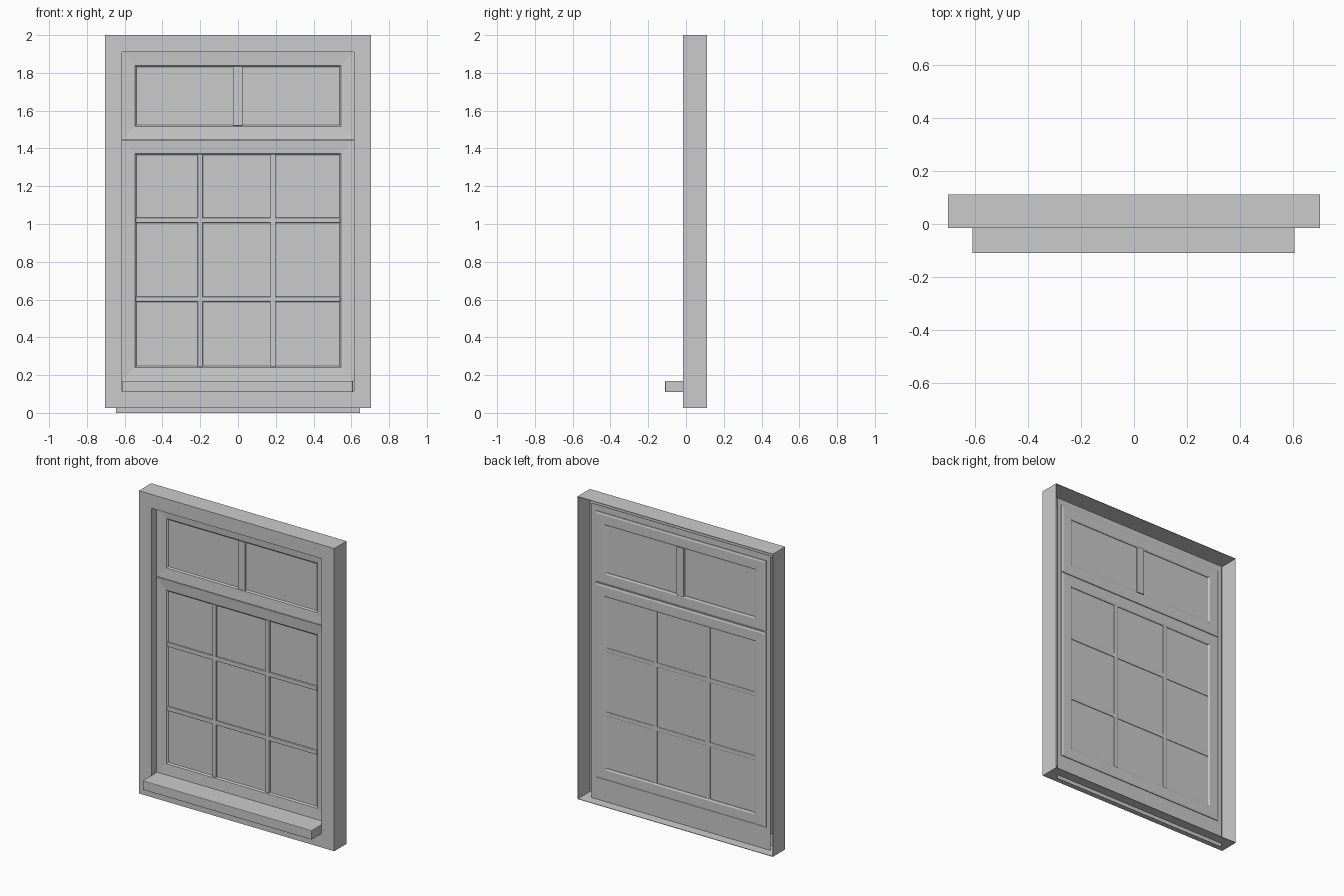
import bpy
import bmesh

cube = bpy.data.objects.get("Cube")
if cube:
    bpy.data.objects.remove(cube, do_unlink=True)

GREY = (0.6, 0.6, 0.6, 1.0)
paint = bpy.data.materials.new("plain grey")
paint.use_nodes = True
paint.diffuse_color = GREY
paint.node_tree.nodes["Principled BSDF"].inputs["Base Color"].default_value = GREY


def finish(name, bm):
    bmesh.ops.recalc_face_normals(bm, faces=bm.faces)
    mesh = bpy.data.meshes.new(name)
    bm.to_mesh(mesh)
    bm.free()
    mesh.materials.append(paint)
    obj = bpy.data.objects.new(name, mesh)
    bpy.context.collection.objects.link(obj)
    return obj


def mitred_ring(name, half, z0, z1, profile):
    """Sweep a closed (inset, y) section round a rectangle with mitred corners."""
    bm = bmesh.new()
    loops = []
    for sx, top in ((-1, False), (1, False), (1, True), (-1, True)):
        loops.append([bm.verts.new((sx * (half - d), y, z1 - d if top else z0 + d))
                      for d, y in profile])
    n = len(profile)
    for a in range(4):
        p, q = loops[a], loops[(a + 1) % 4]
        for i in range(n):
            j = (i + 1) % n
            bm.faces.new((p[i], q[i], q[j], p[j]))
    return finish(name, bm)


def box(name, x0, x1, y0, y1, z0, z1, bevel=0):
    bm = bmesh.new()
    bmesh.ops.create_cube(bm, size=1)
    for v in bm.verts:
        v.co.x = x1 if v.co.x > 0 else x0
        v.co.y = y1 if v.co.y > 0 else y0
        v.co.z = z1 if v.co.z > 0 else z0
    obj = finish(name, bm)
    if bevel:
        mod = obj.modifiers.new("soft edges", "BEVEL")
        mod.width = bevel
        mod.segments = 2
    return obj


# Outer casing: open at the back, with thin outer walls and an inner reveal
FRONT, BACK = -0.015, 0.112
mitred_ring("outer_frame", 0.705, 0.025, 2.0, [
    (0, FRONT), (0.09, FRONT), (0.09, 0.048), (0.086, 0.048),
    (0.086, FRONT + 0.004), (0.003, FRONT + 0.004), (0.003, BACK), (0, BACK)])

# Pane sheet that runs behind the casing and below it
box("glass_pane", -0.645, 0.645, 0.049, 0.051, 0, 1.95)

# Two mitred sashes with a gently sloping face and a stepped back
SASH = [(0, 0.036), (0.07, 0.041), (0.078, 0.049), (0.078, 0.055),
        (0.068, 0.060), (0.012, 0.060), (0, 0.056)]
mitred_ring("upper_sash", 0.615, 1.447, 1.91, SASH)
mitred_ring("lower_sash", 0.615, 0.17, 1.443, SASH)

# Glazing bars
box("upper_bar", -0.027, 0.025, 0.037, 0.063, 1.52, 1.835, 0.003)
for side, x in (("right", -0.2), ("left", 0.185)):
    box(side + "_upright_bar", x - 0.014, x + 0.014, 0.038, 0.056, 0.245, 1.37, 0.004)
for level, z in (("low", 0.602), ("high", 1.02)):
    box(level + "_cross_bar", -0.54, 0.54, 0.039, 0.055, z - 0.014, z + 0.014, 0.004)

# Projecting sill
box("sill", -0.612, 0.608, -0.11, 0.046, 0.11, 0.17, 0.003)
